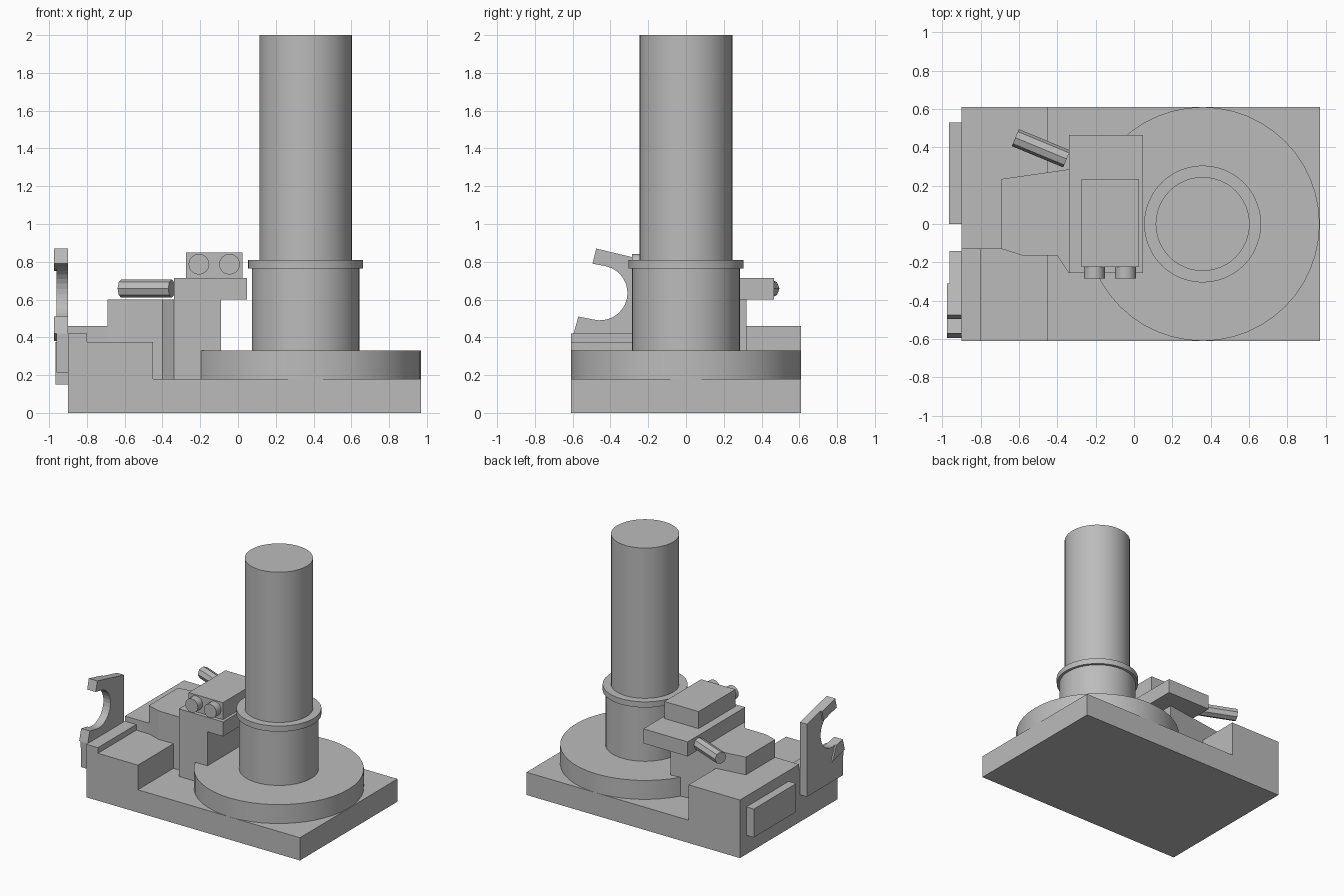
import bpy, bmesh, math
from mathutils import Vector

cube = bpy.data.objects.get("Cube")
if cube:
    bpy.data.objects.remove(cube, do_unlink=True)

grey = bpy.data.materials.new("plain_grey")
grey.use_nodes = True
colour = (0.5, 0.5, 0.5, 1)
grey.diffuse_color = colour
grey.node_tree.nodes["Principled BSDF"].inputs["Base Color"].default_value = colour


def prism(name, points, axis, low, high):
    """Extrude a 2D outline along x or z."""
    bm = bmesh.new()
    if axis == "x":
        verts = [bm.verts.new((low, a, b)) for a, b in points]
        step = Vector((high - low, 0, 0))
    else:
        verts = [bm.verts.new((a, b, low)) for a, b in points]
        step = Vector((0, 0, high - low))
    face = bm.faces.new(verts)
    out = bmesh.ops.extrude_face_region(bm, geom=[face])
    moved = [v for v in out["geom"] if isinstance(v, bmesh.types.BMVert)]
    bmesh.ops.translate(bm, verts=moved, vec=step)
    bmesh.ops.recalc_face_normals(bm, faces=bm.faces)
    mesh = bpy.data.meshes.new(name)
    bm.to_mesh(mesh)
    bm.free()
    mesh.materials.append(grey)
    obj = bpy.data.objects.new(name, mesh)
    bpy.context.collection.objects.link(obj)
    return obj


def box(name, x0, x1, y0, y1, z0, z1):
    return prism(name, [(x0, y0), (x1, y0), (x1, y1), (x0, y1)], "z", z0, z1)


def cylinder(name, centre, radius, depth, sides, rotation=(0, 0, 0), smooth=True):
    bpy.ops.mesh.primitive_cylinder_add(vertices=sides, radius=radius, depth=depth,
                                        location=centre, rotation=rotation)
    obj = bpy.context.object
    obj.name = name
    obj.data.materials.append(grey)
    if smooth:
        bpy.ops.object.shade_smooth_by_angle(angle=math.radians(30))


# Base slab and stepped blocks on its right end
box("base", -0.9, 0.97, -0.61, 0.61, 0, 0.18)
box("rear_block", -0.9, -0.45, -0.13, 0.61, 0.18, 0.46)
box("front_block", -0.9, -0.45, -0.61, -0.13, 0.18, 0.375)
box("front_ledge", -0.9, -0.8, -0.61, -0.13, 0.375, 0.42)
box("side_plate", -0.965, -0.9, 0, 0.53, 0.15, 0.375)

# Turntable and standing column
for name, radius, z0, z1 in (("turntable", 0.61, 0.18, 0.33),
                             ("lower_cylinder", 0.285, 0.33, 0.765),
                             ("collar", 0.305, 0.765, 0.81),
                             ("tall_cylinder", 0.245, 0.81, 2)):
    cylinder(name, (0.358, 0, (z0 + z1) / 2), radius, z1 - z0, 48)

# Support pedestal with the overhanging head
prism("pedestal", [(-0.69, -0.13), (-0.58, -0.165), (-0.4, -0.165), (-0.34, -0.255),
                   (-0.09, -0.255), (-0.09, 0.32), (-0.34, 0.285), (-0.69, 0.235)],
      "z", 0.18, 0.6)
box("head", -0.34, 0.048, -0.255, 0.465, 0.6, 0.715)
box("head_box", -0.275, 0.025, -0.225, 0.235, 0.715, 0.85)
for side, x in (("right", -0.207), ("left", -0.045)):
    cylinder(side + "_knob", (x, -0.255, 0.787), 0.055, 0.06, 16, (math.pi / 2, 0, 0))
cylinder("handle", (-0.485, 0.395, 0.658), 0.048, 0.29, 8,
         (math.pi / 8, math.pi / 2, 0), False)

# Open hook plate with two raised jaws
arc = []
for i in range(17):
    a = math.radians(-104 + i * 180 / 16)
    arc.append((-0.455 + 0.145 * math.cos(a), 0.635 + 0.145 * math.sin(a)))
prism("hook_plate", [(-0.14, 0.215), (-0.59, 0.215), (-0.595, 0.42), (-0.57, 0.51)]
      + arc + [(-0.495, 0.79), (-0.475, 0.87), (-0.14, 0.79)], "x", -0.962, -0.9)
prism("upper_jaw", [(-0.495, 0.79), (-0.475, 0.87), (-0.31, 0.83), (-0.33, 0.75)]
      + [arc[-1]], "x", -0.975, -0.962)
prism("lower_jaw", [(-0.595, 0.42), (-0.57, 0.51), arc[0], (-0.44, 0.38)],
      "x", -0.975, -0.962)
